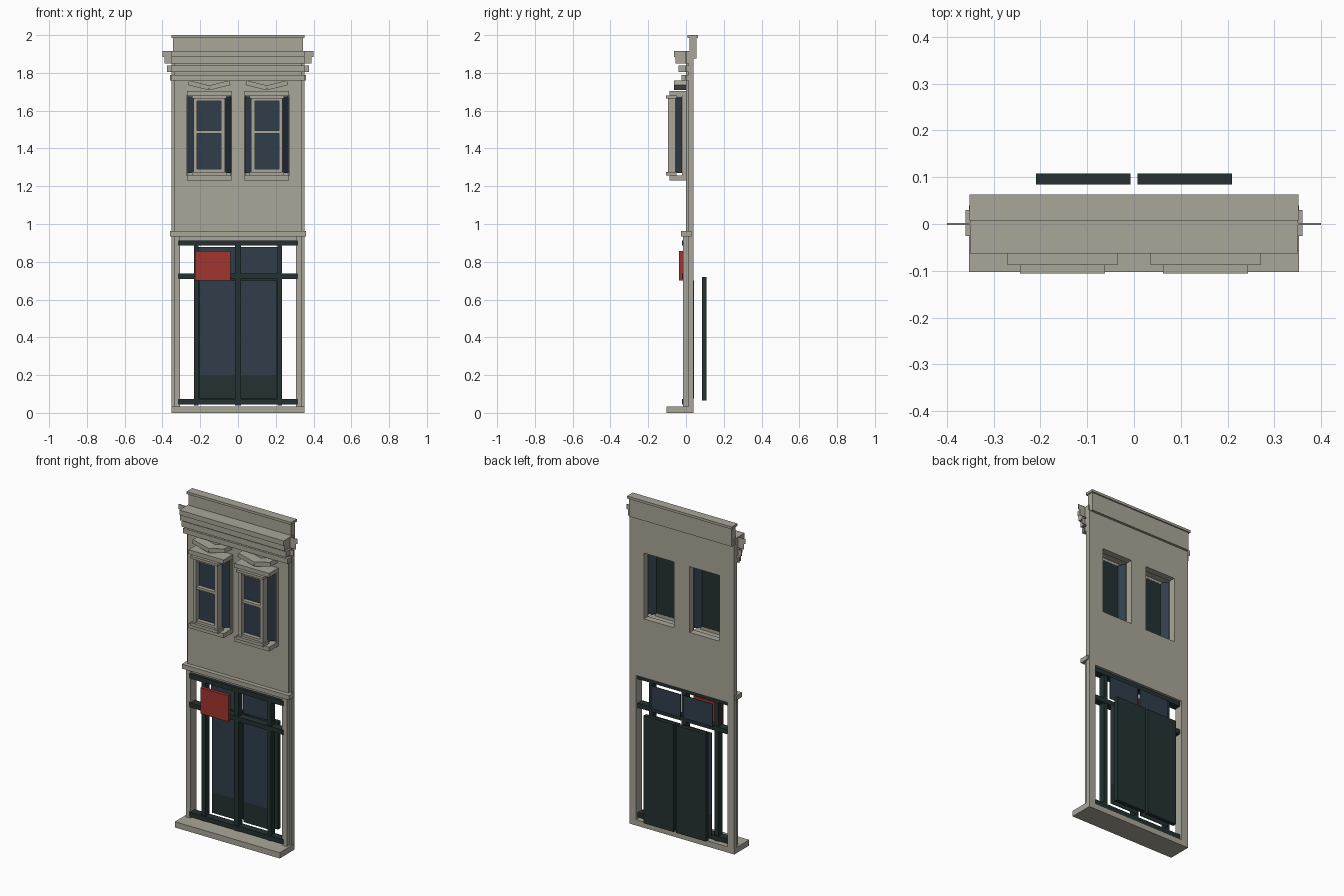
import bpy, bmesh, math
from mathutils import Vector, Matrix

if "Cube" in bpy.data.objects:
    bpy.data.objects.remove(bpy.data.objects["Cube"])


def material(name, rgb):
    m = bpy.data.materials.new(name)
    m.use_nodes = True
    m.diffuse_color = (*rgb, 1)
    bsdf = next(n for n in m.node_tree.nodes if n.type == 'BSDF_PRINCIPLED')
    bsdf.inputs["Base Color"].default_value = (*rgb, 1)
    return m


STONE = material("warm stone", (0.40, 0.38, 0.32))
GREEN = material("dark green paint", (0.018, 0.031, 0.031))
GLASS = material("blue glass", (0.030, 0.048, 0.070))
RED = material("red paint", (0.36, 0.035, 0.028))


def finish(name, bm, mat):
    bmesh.ops.recalc_face_normals(bm, faces=bm.faces)
    me = bpy.data.meshes.new(name)
    bm.to_mesh(me)
    bm.free()
    me.materials.append(mat)
    ob = bpy.data.objects.new(name, me)
    bpy.context.collection.objects.link(ob)
    return ob


def box(name, x, y, z, mat=STONE, turn=None):
    """Box from (low, high) ranges, optionally turned about its centre."""
    bm = bmesh.new()
    bmesh.ops.create_cube(bm, size=1)
    size = Vector([b - a for a, b in (x, y, z)])
    mid = Vector([(a + b) / 2 for a, b in (x, y, z)])
    bmesh.ops.scale(bm, vec=size, verts=bm.verts)
    if turn:
        bmesh.ops.rotate(bm, verts=bm.verts, matrix=Matrix.Rotation(turn[0], 3, turn[1]))
    bmesh.ops.translate(bm, vec=mid, verts=bm.verts)
    return finish(name, bm, mat)


def wide(name, half, y, z, mat=STONE, cx=0):
    return box(name, (cx - half, cx + half), y, z, mat)


def pair(name, inner, outer, y, z, mat=STONE, cx=0):
    """Mirrored boxes either side of cx."""
    box("left_" + name, (cx + inner, cx + outer), y, z, mat)
    box("right_" + name, (cx - outer, cx - inner), y, z, mat)


# Upper wall: a grid of cells with two window openings left out
xs = (-0.34, -0.255, -0.052, 0.052, 0.255, 0.34)
zs = (0.94, 1.27, 1.67, 1.88)
bm = bmesh.new()
for i in range(5):
    for k in range(3):
        if k == 1 and i in (1, 3):
            continue
        bm.faces.new([bm.verts.new((xs[a], 0, zs[c]))
                      for a, c in ((i, k), (i + 1, k), (i + 1, k + 1), (i, k + 1))])
bmesh.ops.remove_doubles(bm, verts=bm.verts, dist=1e-4)
out = bmesh.ops.extrude_face_region(bm, geom=bm.faces[:])
bmesh.ops.translate(bm, vec=(0, 0.04, 0),
                    verts=[g for g in out["geom"] if isinstance(g, bmesh.types.BMVert)])
finish("upper_wall", bm, STONE)
pair("wall_edge", 0.34, 0.352, (0.012, 0.04), (0.035, 1.88))

# Parapet and coping
wide("parapet", 0.345, (0.018, 0.055), (1.875, 1.985))
wide("coping", 0.352, (0.008, 0.063), (1.985, 2.0))

# Stepped cornice with thin side returns
steps = ((1.885, 1.915, -0.063, 0.40), (1.85, 1.885, -0.055, 0.39),
         (1.805, 1.84, -0.04, 0.375), (1.76, 1.79, -0.025, 0.36))
for z0, z1, front, reach in steps:
    wide("cornice_step", 0.351, (front, 0.03), (z0, z1))
    pair("cornice_return", 0.345, reach, (-0.002, 0.002), (z0, z1))

# Bay windows
for side, cx in (("left", 0.153), ("right", -0.153)):
    n = side + "_bay_"
    wide(n + "head", 0.118, (-0.088, 0), (1.68, 1.705), cx=cx)
    wide(n + "head_trim", 0.091, (-0.106, -0.05), (1.665, 1.68), cx=cx)
    wide(n + "sill", 0.118, (-0.088, 0), (1.23, 1.257), cx=cx)
    wide(n + "sill_trim", 0.091, (-0.106, -0.05), (1.257, 1.275), cx=cx)
    pair(n + "stile", 0.063, 0.083, (-0.095, -0.055), (1.275, 1.665), cx=cx)
    pair(n + "jamb", 0.113, 0.121, (-0.02, 0), (1.257, 1.68), cx=cx)
    wide(n + "top_rail", 0.063, (-0.09, -0.06), (1.65, 1.665), cx=cx)
    wide(n + "bottom_rail", 0.063, (-0.09, -0.06), (1.275, 1.29), cx=cx)
    wide(n + "meeting_rail", 0.063, (-0.09, -0.06), (1.48, 1.495), cx=cx)
    wide(n + "front_glass", 0.066, (-0.066, -0.063), (1.275, 1.665), GLASS, cx)
    wide(n + "sash_back", 0.08, (-0.055, -0.051), (1.275, 1.665), GREEN, cx)
    for s in (1, -1):
        # Canted side glass
        mid = cx + s * 0.098
        box(n + "side_glass", (mid - 0.023, mid + 0.023), (-0.039, -0.036),
            (1.27, 1.675), GLASS, (s * math.radians(47), 'Z'))
        # Two slabs of the dipped hood
        mid = cx + s * 0.055
        box(n + "hood_slab", (mid - 0.056, mid + 0.056), (-0.063, 0),
            (1.722, 1.747), STONE, (-s * math.radians(14), 'Y'))

# Ground floor stonework
wide("plinth", 0.353, (-0.103, 0.04), (0, 0.035))
wide("belt_course", 0.36, (-0.026, 0.03), (0.935, 0.962))
wide("lintel", 0.31, (0, 0.04), (0.912, 0.94))
pair("pier", 0.308, 0.34, (-0.015, 0.04), (0.035, 0.94))

# Shopfront timber frame
for name, z in (("top", (0.885, 0.913)), ("middle", (0.71, 0.738)), ("bottom", (0.045, 0.073))):
    wide(name + "_shop_rail", 0.317, (-0.02, 0.025), z, GREEN)
pair("shop_stile", 0.208, 0.234, (-0.015, 0.022), (0.04, 0.912), GREEN)
wide("center_shop_stile", 0.015, (-0.015, 0.022), (0.04, 0.912), GREEN)

# Panes, kick plates and door leaves
pair("transom_pane", 0.008, 0.208, (0.038, 0.041), (0.738, 0.877), GLASS)
pair("shop_pane", 0.01, 0.203, (0.04, 0.043), (0.2, 0.7), GLASS)
pair("kick_plate", 0.01, 0.203, (0.04, 0.043), (0.075, 0.2), GREEN)
pair("door_leaf", 0.008, 0.21, (0.084, 0.108), (0.066, 0.72), GREEN)

# Hanging sign board
box("sign_board", (-0.228, -0.04), (-0.036, -0.016), (0.70, 0.858), RED)
